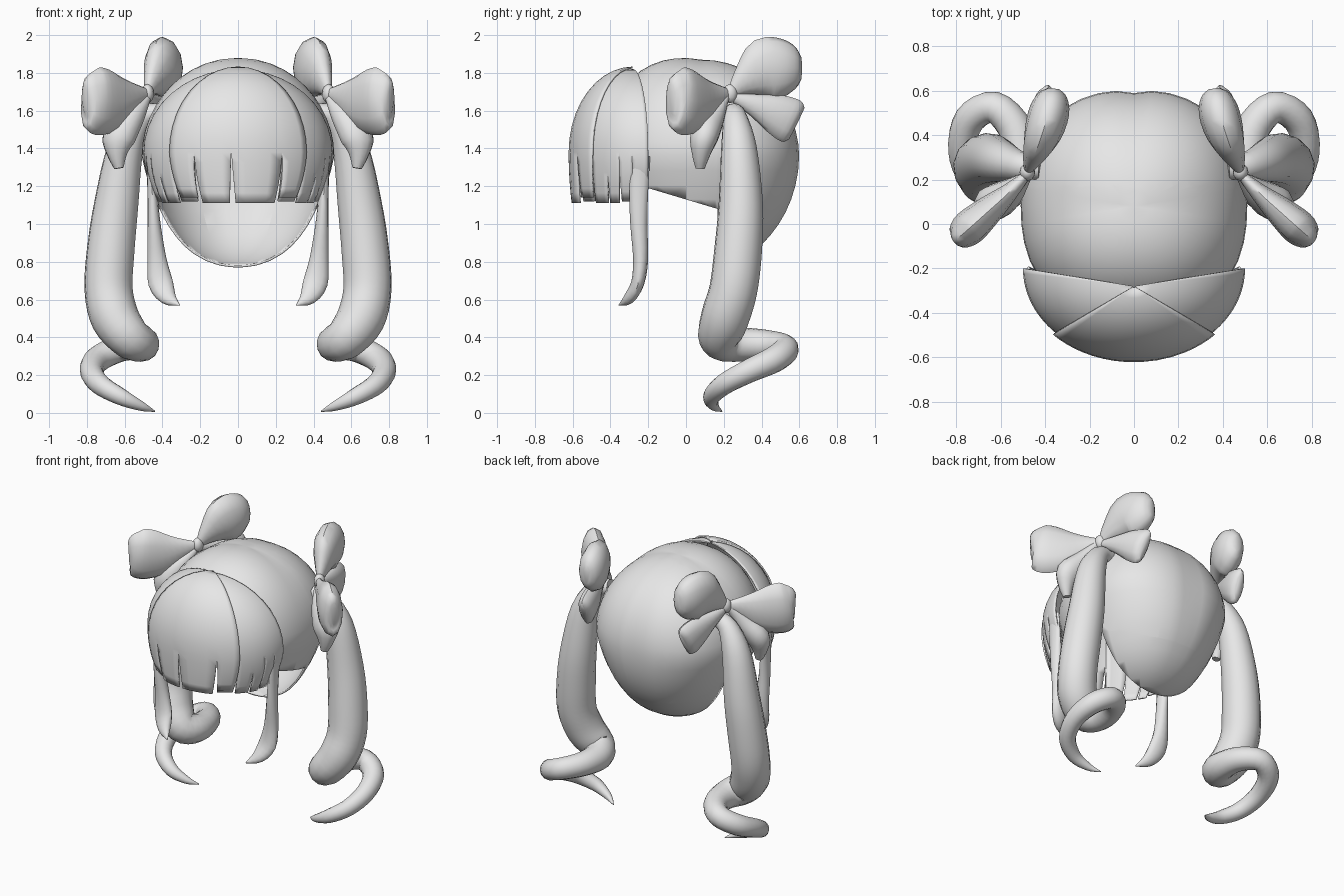
import bpy, bmesh, math
from mathutils import Vector

cube = bpy.data.objects.get("Cube")
if cube:
    bpy.data.objects.remove(cube, do_unlink=True)

GREY = (0.8, 0.8, 0.8, 1.0)
mat = bpy.data.materials.new("hair_grey")
mat.use_nodes = True
mat.diffuse_color = GREY
mat.node_tree.nodes["Principled BSDF"].inputs["Base Color"].default_value = GREY


def finish(name, bm, mirror=False, thickness=0.0, angle=50):
    """Turn a bmesh into a smooth shaded object, optionally mirrored or thickened."""
    mesh = bpy.data.meshes.new(name)
    bm.to_mesh(mesh)
    bm.free()
    mesh.materials.append(mat)
    obj = bpy.data.objects.new(name, mesh)
    bpy.context.collection.objects.link(obj)
    bpy.ops.object.select_all(action='DESELECT')
    obj.select_set(True)
    bpy.context.view_layer.objects.active = obj
    bpy.ops.object.shade_smooth_by_angle(angle=math.radians(angle))
    if thickness:
        mod = obj.modifiers.new("Thickness", 'SOLIDIFY')
        mod.thickness = thickness
        mod.offset = -1
    if mirror:
        obj.modifiers.new("Mirror", 'MIRROR').use_axis = (True, False, False)


def catmull(keys, steps):
    """Smooth a list of equal-length tuples."""
    pts = [Vector(k) for k in keys]
    ext = [pts[0] * 2 - pts[1]] + pts + [pts[-1] * 2 - pts[-2]]
    out = []
    for i in range(1, len(ext) - 2):
        a, b, c, d = ext[i - 1:i + 3]
        for s in range(steps):
            t = s / steps
            out.append(0.5 * (2 * b + (c - a) * t + (2 * a - 5 * b + 4 * c - d) * t * t
                              + (3 * b - a - 3 * c + d) * t ** 3))
    return out + [pts[-1]]


def tube(name, keys, ref, sides=12, steps=3):
    """Closed tapered tube; keys are (x, y, z, radius across ref, radius along ref)."""
    rows = catmull(keys, steps)
    centres = [Vector(r[:3]) for r in rows]
    bm = bmesh.new()
    up, prev, rings = Vector(ref), None, []
    for i, (c, r) in enumerate(zip(centres, rows)):
        tan = (centres[min(i + 1, len(rows) - 1)] - centres[max(i - 1, 0)]).normalized()
        if prev:
            up.rotate(prev.rotation_difference(tan))
        up = (up - tan * up.dot(tan)).normalized()
        side, prev = tan.cross(up), tan
        ra, rb = max(r[3], 0.003), max(r[4], 0.003)
        ring = []
        for k in range(sides):
            a = math.tau * k / sides
            ring.append(bm.verts.new(c + side * ra * math.cos(a) + up * rb * math.sin(a)))
        rings.append(ring)
    for lo, hi in zip(rings, rings[1:]):
        for k in range(sides):
            n = (k + 1) % sides
            bm.faces.new((lo[k], lo[n], hi[n], hi[k]))
    bm.faces.new(rings[0][::-1])
    bm.faces.new(rings[-1])
    bmesh.ops.recalc_face_normals(bm, faces=bm.faces)
    finish(name, bm, mirror=True)


# Scalp cap: squarish dome, open at the face, narrowing down to the nape
bm = bmesh.new()
bmesh.ops.create_uvsphere(bm, u_segments=40, v_segments=24, radius=1)
for v in bm.verts:
    x, y, z = v.co
    ang = math.atan2(y, x)
    square = (abs(math.cos(ang)) ** 2.3 + abs(math.sin(ang)) ** 2.3) ** (-1 / 2.3)
    blend = max(0, min(1, 1 + 1.6 * z))
    gain = 1 + (square - 1) * blend
    groove = 1 - 0.03 * math.exp(-(x / 0.12) ** 2) * max(y, 0)
    if z < 0:
        x *= 1 + 0.24 * z * (1 + z)
        height = 0.6 * z
    else:
        height = 0.51 * z * (1 + 0.19 * max(0, -y))
    v.co = (0.51 * x * gain, 0.08 + 0.525 * y * gain * groove, 1.36 + height)
EDGE = Vector((0, 0.3, 1)).normalized()
FACE, NAPE = -0.3, 0.17
for co, no in (((0, FACE, 0), (0, 1, 0)), ((0, NAPE, 0), (0, 1, 0)), ((0, 0, 1.13), EDGE)):
    bmesh.ops.bisect_plane(bm, geom=bm.verts[:] + bm.edges[:] + bm.faces[:],
                           plane_co=co, plane_no=no)
dead = []
for f in bm.faces:
    c = f.calc_center_median()
    if c.y < FACE or (c.y < NAPE and c.z < 1.13 - 0.3 * c.y):
        dead.append(f)
bmesh.ops.delete(bm, geom=dead, context='FACES')
finish("scalp_cap", bm, thickness=0.012)


def fringe_point(phi, row, layer, bottom):
    """Point on the fringe dome: rows 0-10 arch over, rows 11-15 hang down."""
    theta = math.radians(max(1, min(row, 10) * 9))
    s, z = math.sin(theta), 1.38 + 0.44 * layer * math.cos(theta)
    y0 = -0.2 - 0.08 * (1 - s)
    sx = sy = s
    if row > 10:
        u = (row - 10) / 5
        z = 1.38 + (bottom - 1.38) * u
        sx, sy = 1 - 0.13 * u * u, 1 - 0.04 * u * u
    return Vector((0.5 * layer * sx * math.sin(phi),
                   y0 - 0.41 * layer * sy * math.cos(phi), z))


def fringe(name, bounds, layer, bottoms, slit_row, slit, mirror=False):
    """Sheet of locks that meet on top and part into slits below slit_row."""
    bm = bmesh.new()
    for a, b, bottom in zip(bounds, bounds[1:], bottoms):
        grid = []
        for row in range(16):
            gap = slit * max(0, row - slit_row) / (15 - slit_row)
            lo, hi = a + gap, b - gap * 0.6
            grid.append([bm.verts.new(fringe_point(math.radians(lo + (hi - lo) * k / 4),
                                                   row, layer, bottom)) for k in range(5)])
        for top, low in zip(grid, grid[1:]):
            for k in range(4):
                bm.faces.new((top[k], low[k], low[k + 1], top[k + 1]))
    bmesh.ops.remove_doubles(bm, verts=bm.verts, dist=0.0005)
    finish(name, bm, mirror, thickness=0.01)


# Fringe: centre sheet lying over a pair of side sheets
fringe("fringe_centre", (-45, -27, -4, 27, 45), 1.03, (1.14, 1.11, 1.11, 1.14), 10, 2.4)
fringe("fringe_side", (28, 44, 58, 68, 78, 90), 1.0, (1.12, 1.11, 1.11, 1.12, 1.17),
       12, 1.3, mirror=True)

# Long face-framing locks
tube("side_lock", [
    (0.475, -0.24, 1.36, 0.012, 0.05), (0.455, -0.25, 1.18, 0.025, 0.05),
    (0.445, -0.25, 1.0, 0.035, 0.045), (0.43, -0.24, 0.82, 0.05, 0.04),
    (0.41, -0.255, 0.69, 0.065, 0.035), (0.37, -0.3, 0.61, 0.045, 0.03),
    (0.31, -0.355, 0.57, 0.003, 0.003)], (0, 1, 0))

# Pigtails: thick fall ending in a corkscrew curl
tube("pigtail", [(x, y, z, r, r) for x, y, z, r in (
    (0.42, 0.25, 1.59, 0.05), (0.51, 0.26, 1.56, 0.065), (0.595, 0.28, 1.4, 0.095),
    (0.645, 0.29, 1.1, 0.118), (0.675, 0.275, 0.85, 0.127), (0.685, 0.25, 0.65, 0.128),
    (0.65, 0.205, 0.5, 0.128), (0.57, 0.18, 0.395, 0.112), (0.51, 0.265, 0.365, 0.095),
    (0.53, 0.42, 0.36, 0.08), (0.63, 0.525, 0.34, 0.072), (0.74, 0.47, 0.285, 0.07),
    (0.775, 0.33, 0.22, 0.062), (0.73, 0.2, 0.15, 0.055), (0.62, 0.135, 0.085, 0.045),
    (0.51, 0.15, 0.035, 0.025), (0.44, 0.19, 0.008, 0.003))], (0, 1, 0), sides=14, steps=4)

# Ribbon bows: two loops, two tails and a knot on each side
UP = (0, 0, 1)
tube("bow_outer_loop", [
    (0.485, 0.22, 1.69, 0.02, 0.03), (0.56, 0.145, 1.67, 0.04, 0.085),
    (0.65, 0.065, 1.65, 0.065, 0.155), (0.74, -0.015, 1.65, 0.08, 0.18),
    (0.79, -0.06, 1.66, 0.06, 0.145), (0.81, -0.075, 1.66, 0.025, 0.08)], UP)
tube("bow_back_loop", [
    (0.475, 0.245, 1.70, 0.02, 0.03), (0.45, 0.31, 1.755, 0.05, 0.085),
    (0.41, 0.41, 1.815, 0.085, 0.165), (0.38, 0.51, 1.825, 0.09, 0.155),
    (0.365, 0.58, 1.825, 0.065, 0.11), (0.36, 0.61, 1.825, 0.025, 0.06)], UP)
tube("bow_outer_tail", [
    (0.49, 0.21, 1.67, 0.02, 0.03), (0.56, 0.14, 1.56, 0.065, 0.065),
    (0.63, 0.095, 1.46, 0.075, 0.09), (0.64, 0.08, 1.37, 0.05, 0.055),
    (0.63, 0.075, 1.295, 0.025, 0.025)], (1, 0, 0))
tube("bow_back_tail", [
    (0.475, 0.25, 1.67, 0.02, 0.025), (0.45, 0.36, 1.63, 0.04, 0.06),
    (0.42, 0.47, 1.585, 0.055, 0.105), (0.40, 0.555, 1.545, 0.05, 0.12),
    (0.395, 0.585, 1.53, 0.02, 0.095)], UP)

bm = bmesh.new()
bmesh.ops.create_uvsphere(bm, u_segments=12, v_segments=8, radius=1)
for v in bm.verts:
    v.co = (0.48 + 0.035 * v.co.x, 0.233 + 0.04 * v.co.y, 1.69 + 0.05 * v.co.z)
finish("bow_knot", bm, mirror=True)
